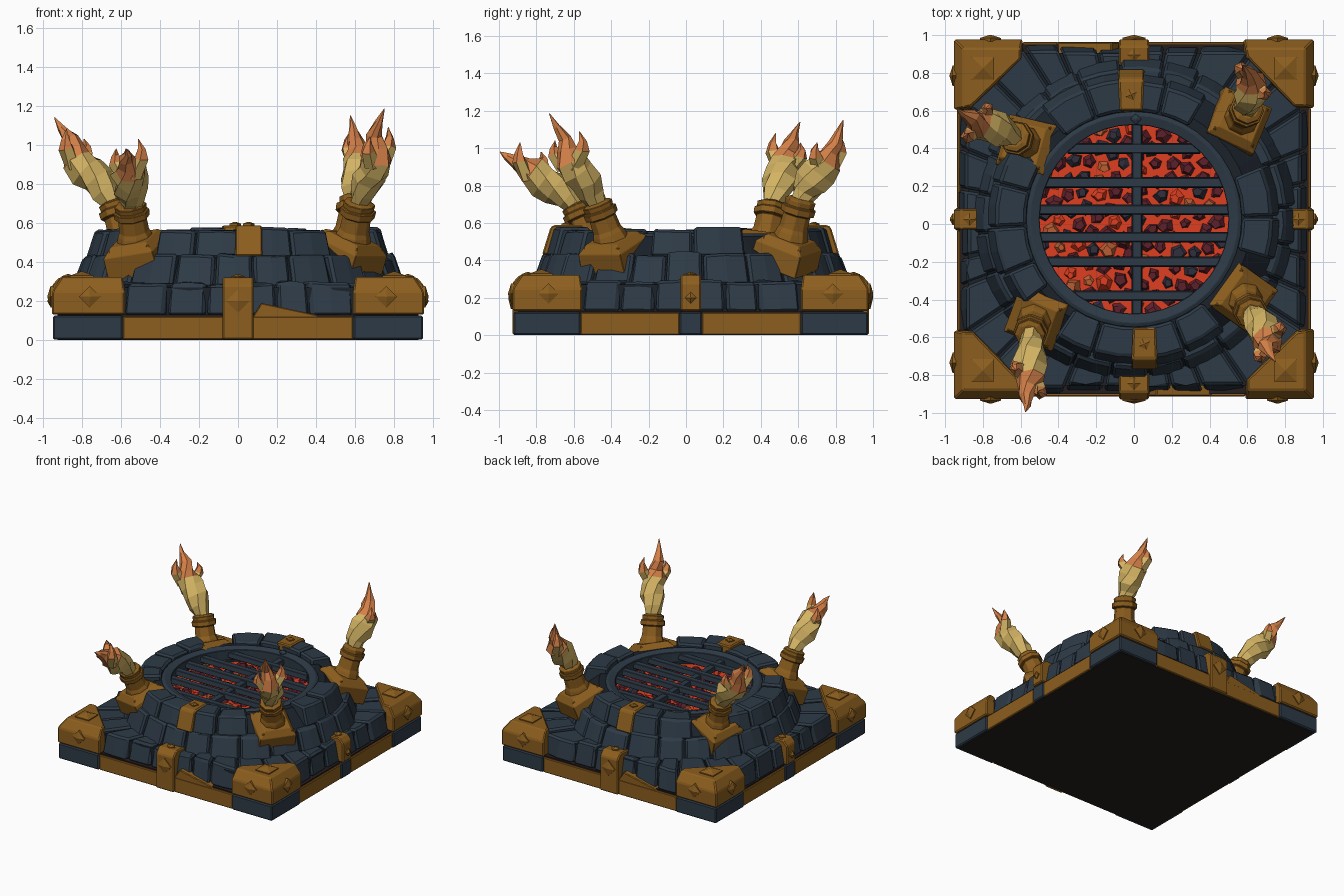
import bpy, bmesh, math, random
from mathutils import Vector as V

if "Cube" in bpy.data.objects:
    bpy.data.objects.remove(bpy.data.objects["Cube"])

random.seed(4)
CY = 0.025            # the plinth sits slightly behind the origin
Z = V((0, 0, 1))


def material(name, r, g, b):
    m = bpy.data.materials.new(name)
    lin = [((c / 255 + 0.055) / 1.055) ** 2.4 for c in (r, g, b)]
    m.diffuse_color = (*lin, 1)
    m.use_nodes = True
    m.node_tree.nodes["Principled BSDF"].inputs["Base Color"].default_value = m.diffuse_color
    return m


SLATE = material("slate stone", 45, 58, 70)
JOINT = material("dark joints", 27, 34, 42)
GOLD = material("old bronze", 140, 94, 30)
UNDER = material("dark underside", 38, 29, 29)
GLOW = material("lava glow", 222, 62, 32)
CRIMSON = material("cooling lava", 92, 32, 42)
COAL = material("coal", 48, 46, 60)
EMBER = material("ember", 185, 92, 50)
YELLOW = material("flame yellow", 212, 180, 100)
ORANGE = material("flame orange", 212, 128, 72)


def jit(a):
    return random.uniform(-a, a)


def circ(c, d, r, n, phase=0, ref=V((1, 0, 0)), wob=0):
    """Polygon of n points around c, perpendicular to d."""
    d = V(d).normalized()
    u = (ref - d * ref.dot(d)).normalized()
    w = d.cross(u)
    out = []
    for i in range(n):
        a = phase + math.tau * i / n
        out.append(V(c) + (u * math.cos(a) + w * math.sin(a)) * r * (1 + jit(wob)))
    return out


class Part:
    def __init__(self, name, *mats, bevel=0, y=CY):
        self.bm, self.name, self.mats, self.bevel, self.y = bmesh.new(), name, mats, bevel, y

    def skin(self, rings, mat=lambda i: 0, closed=False):
        """Skin a stack of equal-sized point loops; ends are capped."""
        vs = [[self.bm.verts.new(p) for p in r] for r in rings]
        n, k, faces = len(vs[0]), len(vs), []
        for i in range(k if closed else k - 1):
            a, b = vs[i], vs[(i + 1) % k]
            for j in range(n):
                f = self.bm.faces.new((a[j], a[(j + 1) % n], b[(j + 1) % n], b[j]))
                f.material_index = mat(i)
                faces.append(f)
        if not closed:
            for loop, m in ((vs[0][::-1], mat(0)), (vs[-1], mat(k - 2))):
                f = self.bm.faces.new(loop)
                f.material_index = m
                faces.append(f)
        bmesh.ops.recalc_face_normals(self.bm, faces=faces)

    def box(self, x0, x1, y0, y1, z0, z1, inset=0, turn=0, m=0):
        rings = []
        for z, s in ((z0, 0), (z1, inset)):
            pts = [(x0 + s, y0 + s), (x1 - s, y0 + s), (x1 - s, y1 - s), (x0 + s, y1 - s)]
            rings.append([spin((*p, z), turn) for p in pts])
        self.skin(rings, lambda i: m)

    def stud(self, c, n, r, h, phase=0, ref=V((1, 0, 0))):
        c, n = V(c), V(n)
        self.skin([circ(c - n * 0.01, n, r, 4, phase, ref), circ(c + n * 0.008, n, r, 4, phase, ref),
                   circ(c + n * h, n, 0.004, 4, phase, ref)])

    def done(self):
        me = bpy.data.meshes.new(self.name)
        self.bm.to_mesh(me)
        self.bm.free()
        for m in self.mats:
            me.materials.append(m)
        ob = bpy.data.objects.new(self.name, me)
        ob.location.y = self.y
        bpy.context.collection.objects.link(ob)
        if self.bevel:
            b = ob.modifiers.new("bevel", "BEVEL")
            b.width, b.segments, b.limit_method = self.bevel, 1, "ANGLE"


def spin(p, k):
    """Quarter turns about the vertical axis."""
    x, y, z = p
    for _ in range(k % 4):
        x, y = -y, x
    return V((x, y, z))


# Torch paths: foot, cup mouth, then flame up to its tip
TORCHES = [
    ("back_left", 0.35, [(-.57, .42, .48), (-.63, .46, .69), (-.72, .50, .82), (-.82, .53, .92), (-.86, .57, 1.03), (-.94, .61, 1.14)]),
    ("back_right", 0.4, [(.56, .55, .48), (.60, .61, .71), (.61, .67, .82), (.62, .75, .92), (.60, .80, 1.02), (.575, .84, 1.15)]),
    ("front_left", 0.4, [(-.52, -.50, .48), (-.55, -.58, .68), (-.55, -.70, .78), (-.55, -.82, .87), (-.57, -.91, .93), (-.575, -.995, .98)]),
    ("front_right", 0, [(.58, -.39, .48), (.62, -.47, .69), (.67, -.54, .82), (.71, -.62, .93), (.70, -.65, 1.05), (.75, -.73, 1.185)]),
]
TORCH_ANGLES = [math.atan2(p[0][1] - CY, p[0][0]) for _, _, p in TORCHES]

# Plinth slab with dark underside, and the mound core holding the pit
slab = Part("plinth_core", UNDER)
slab.box(-.925, .925, -.925, .925, 0, .13)
slab.done()
core = Part("mound_core", JOINT)
core.box(-.88, .88, -.88, .88, .12, .27)
core.skin([circ((0, 0, z), Z, r, 40) for r, z in
           ((.83, .15), (.83, .29), (.77, .41), (.72, .45), (.62, .53), (.565, .53), (.55, .40))])
core.done()

# Lowest course: slate corners, bronze trim between
corners = Part("plinth_corner_stones", SLATE, bevel=.008)
trim = Part("plinth_trim", GOLD, bevel=.005)
for k in range(4):
    corners.box(.59, .947, .59, .947, .002, .125, turn=k)
    if k % 2:
        corners.box(-.06, .06, -.945, -.85, .002, .125, turn=k)
        trim.box(-.59, -.06, -.938, -.85, .002, .12, turn=k)
        trim.box(.06, .59, -.938, -.85, .002, .12, turn=k)
    else:
        trim.box(-.59, .59, -.938, -.85, .002, .12, turn=k)
        # raised wedge beside the middle bracket
        trim.skin([[spin((x, y, z), k) for x, z in ((.07, .11), (.42, .11), (.40, .13), (.12, .19))] for y in (-.936, -.87)])
corners.done()
trim.done()


# Stone courses made of wedge blocks
def course(name, count, rin, rbot, rtop, z0, z1, skip=0, start=0):
    p = Part(name, SLATE, bevel=.014)
    edges = [start + math.tau * (i + jit(.13)) / count for i in range(count)]
    edges.append(edges[0] + math.tau)
    for a0, a1 in zip(edges, edges[1:]):
        mid = (a0 + a1) / 2
        if skip and any(abs((mid - t + math.pi) % math.tau - math.pi) < skip for t in TORCH_ANGLES):
            continue
        dr, dz, g, rings = jit(.012), jit(.010), .007, []
        for rf, z, ri in ((rbot, z0, rin), (rtop, z1 + dz, rin + .008)):
            pts = []
            for a, inner in ((a0 + g, 1), (mid, 1), (a1 - g, 1), (a1 - g, 0), (mid, 0), (a0 + g, 0)):
                r = ri if inner else rf(a) + dr
                tilt = jit(.006) if z > z0 else 0
                pts.append(V((r * math.cos(a), r * math.sin(a), z + tilt)))
            rings.append(pts)
        p.skin(rings)
    p.done()


def square(h):
    return lambda a: min(1.08, h / max(abs(math.cos(a)), abs(math.sin(a))))


course("square_stone_course", 32, .74, square(.918), square(.885), .125, .292)
course("middle_stone_course", 24, .66, lambda a: .855, lambda a: .795, .27, .435, start=.1)
course("top_stone_course", 20, .565, lambda a: .775, lambda a: .73, .42, .568, skip=.2, start=.05)

# Corner brackets with pyramid studs
br = Part("corner_brackets", GOLD, bevel=.008)
st = Part("bracket_studs", GOLD)
OUT = ((.952, .952), (.58, .952), (.58, .86), (.85, .59), (.952, .59))
TOP = ((.905, .905), (.59, .905), (.60, .86), (.85, .60), (.905, .60))
for k in range(4):
    br.skin([[spin((x, y, z), k) for x, y in loop] for loop, z in ((OUT, .13), (OUT, .25), (TOP, .322))])
    st.stud(spin((.80, .80, .322), k), Z, .085, .03, math.pi / 4)
    tangent = spin((1, 0, 0), k)
    for s in (-1, 1):
        st.stud(spin((s * .76, -.952, .222), k), spin((0, -1, 0), k), .055, .024, 0, tangent)
    # middle brackets on each side; front and back reach the ground
    low = .13 if k % 2 else .002
    half = .055 if k % 2 else .08
    br.skin([[spin((x, y, z), k) for y, z in ((-.953, low), (-.953, .28), (-.915, .322), (-.81, .315), (-.81, low))]
             for x in (-half, half)])
    st.stud(spin((0, -.953, .20), k), spin((0, -1, 0), k), .06 if k % 2 == 0 else .03, .022, 0, tangent)
    st.stud(spin((0, -.87, .318), k), Z, .035, .02)
# Clamps on the rim, front and back
for k, x in ((0, .055), (2, .015)):
    br.skin([[spin((x + s * w, y, z), k) for y, z, w in
              ((-.795, .43, .07), (-.75, .575, .07), (-.735, .588, .065), (-.575, .588, .06), (-.57, .45, .06))] for s in (-1, 1)])
    st.stud(spin((x, -.66, .588), k), Z, .032, .018, .4)
br.done()
st.done()

# Lava pit: glowing floor with chunks of cooling crust
lava = Part("lava_bed", GLOW, CRIMSON, COAL, EMBER)
lava.skin([circ((0, 0, z), Z, .545, 32) for z in (.395, .415)])
for i in range(120):
    r, a = .51 * math.sqrt((i + .5) / 120), i * 2.39996
    c = V((r * math.cos(a), r * math.sin(a), .41))
    s, m = random.uniform(.032, .05), random.choice((0, 1, 1, 1, 1, 2, 2, 3))
    ph = random.random() * 6
    tip = c + V((jit(.012), jit(.012), random.uniform(.018, .04)))
    lava.skin([circ(c, Z, s, 5, ph, wob=.25), circ(tip, Z, s * .55, 5, ph, wob=.3)], lambda i: m)
lava.done()

# Iron grate: ring, cross bars and one spine
grate = Part("grate", SLATE, bevel=.005)
grate.skin([circ((0, 0, z), Z, r, 40) for r, z in ((.57, .45), (.57, .535), (.55, .545), (.50, .53), (.50, .45))], closed=True)
for y in (.375, .195, .05, -.095, -.225, -.405):
    w = math.sqrt(.515 ** 2 - y * y)
    grate.box(-w, w, y - .029, y + .029, .475, .515, inset=.006)
grate.box(-.015, .045, -.51, .51, .468, .505, inset=.006)
grate.stud((.01, .53, .54), Z, .03, .02)
grate.done()

# Torches: tilted mount plate, cup and flame
for name, turn, path in TORCHES:
    pts = [V(p) for p in path]
    foot, mouth = pts[0], pts[1]
    out = V((foot.x, foot.y - CY, 0)).normalized()
    side = Z.cross(out)
    n = (Z + out * .4).normalized()
    mount = Part("torch_mount_" + name, GOLD, bevel=.006, y=0)
    ph = math.pi / 4 + turn
    mount.skin([circ(foot + n * h, n, r, 4, ph, side) for h, r in ((-.12, .20), (.0, .195), (.045, .14))])
    for q in circ(foot + n * .005, n, .155, 4, ph, side):
        mount.stud(q, n, .02, .03, ph, side)
    d = (mouth - foot).normalized()
    length = (mouth - foot).length
    mount.skin([circ(foot + d * t * length, d, r, 8, 0, side) for t, r in
                ((0, .105), (.3, .088), (.4, .078), (.72, .074), (.74, .092), (.9, .094), (.92, .08), (1.05, .084), (1.1, .06))])
    mount.done()

    flame = Part("flame_" + name, YELLOW, ORANGE, y=0)
    spine, radii = [], []
    R = (.05, .085, .082, .042, .002)
    for i in range(4):                       # midpoints give a faceted, lumpy body
        a, b = pts[i + 1], pts[i + 2]
        spine += [a, (a + b) / 2 + V((jit(.008), jit(.008), 0))]
        radii += [R[i], (R[i] + R[i + 1]) / 2 * (1.08 if i < 2 else .9)]
    spine.append(pts[5])
    radii.append(R[4])
    rings = []
    for i, (c, r) in enumerate(zip(spine, radii)):
        d = spine[min(i + 1, 8)] - spine[max(i - 1, 0)]
        rings.append(circ(c, d, r, 7, i * .25, side, .16))
    flame.skin(rings, lambda i: int(i > 3))
    # side tongues licking off the body
    for s, h, o in ((1, .16, .075), (-1, .11, .085), (.2, .07, -.02)):
        a = pts[3] + side * s * .03 - Z * .04
        tip = pts[3] + side * s * o + Z * h + out * .02
        mid = (a + tip) / 2 + side * s * .035
        tongue = ((a, .045), (mid, .04), ((mid + tip) / 2 + side * s * .012, .022), (tip, .002))
        flame.skin([circ(c, tip - a, r, 5, i * .3, side, .12) for i, (c, r) in enumerate(tongue)], lambda i: int(i > 0))
    flame.done()
